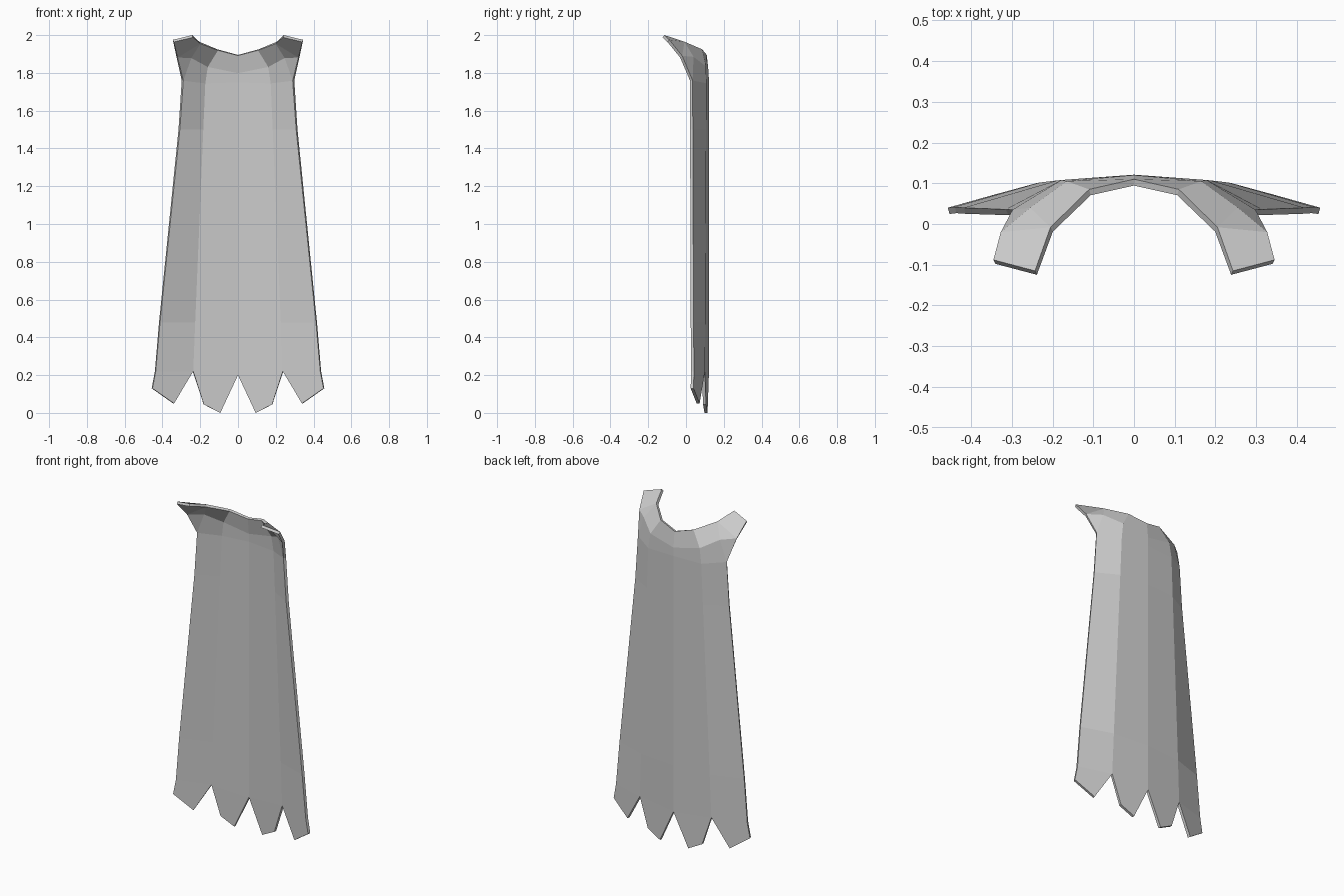
import bpy
import bmesh

cube = bpy.data.objects.get("Cube")
if cube:
    bpy.data.objects.remove(cube, do_unlink=True)

# Cloth colour
cloth = bpy.data.materials.new("grey_cloth")
cloth.use_nodes = True
GREY = (0.6, 0.6, 0.6, 1)
cloth.diffuse_color = GREY
cloth.node_tree.nodes["Principled BSDF"].inputs["Base Color"].default_value = GREY

# Left half, each row running from the spine outwards
neckline = [(0, .11, 1.895), (.11, .085, 1.925), (.205, -.008, 1.965), (.243, -.115, 2)]
tab_corner = [(.345, -.088, 1.975)]
shoulder = [(0, .12, 1.8), (.165, .105, 1.835), (.255, .04, 1.885), (.327, -.02, 1.89)]
body_rows = [
    [(0, .121, 1.75), (.178, .108, 1.745), (.298, .035, 1.76)],
    [(0, .121, 1.5), (.188, .107, 1.5), (.315, .036, 1.5)],
    [(0, .121, .48), (.23, .102, .48), (.418, .04, .48)],
    [(0, .121, .2), (.24, .1, .22), (.44, .042, .22)],
]
# Ragged hem tips hanging under each panel
inner_tip = [(.095, .114, 0), (.182, .106, .045)]
outer_tip = [(.343, .072, .05), (.457, .04, .13)]

bm = bmesh.new()


def add(points):
    return [bm.verts.new(p) for p in points]


def strip(upper, lower):
    for i in range(min(len(upper), len(lower)) - 1):
        bm.faces.new((upper[i], upper[i + 1], lower[i + 1], lower[i]))


# Collar and shoulder tab
neck, corner, yoke = add(neckline), add(tab_corner), add(shoulder)
rows = [add(r) for r in body_rows]
strip(neck[:3], yoke[:3])
bm.faces.new((neck[2], neck[3], corner[0], yoke[3]))
bm.faces.new((neck[2], yoke[3], yoke[2]))
strip(yoke[:3], rows[0])
bm.faces.new((yoke[2], yoke[3], rows[0][2]))

# Long draped panels
for upper, lower in zip(rows, rows[1:]):
    strip(upper, lower)

# Hem points
hem = rows[-1]
a, b = add(inner_tip)
bm.faces.new((hem[0], hem[1], b, a))
c, d = add(outer_tip)
bm.faces.new((hem[1], hem[2], d, c))

mesh = bpy.data.meshes.new("cape")
bm.to_mesh(mesh)
bm.free()
mesh.materials.append(cloth)
cape = bpy.data.objects.new("cape", mesh)
bpy.context.collection.objects.link(cape)

# Right half and cloth thickness
mirror = cape.modifiers.new("mirror", 'MIRROR')
mirror.use_clip = True
solid = cape.modifiers.new("thickness", 'SOLIDIFY')
solid.thickness = 0.016
solid.offset = -1
